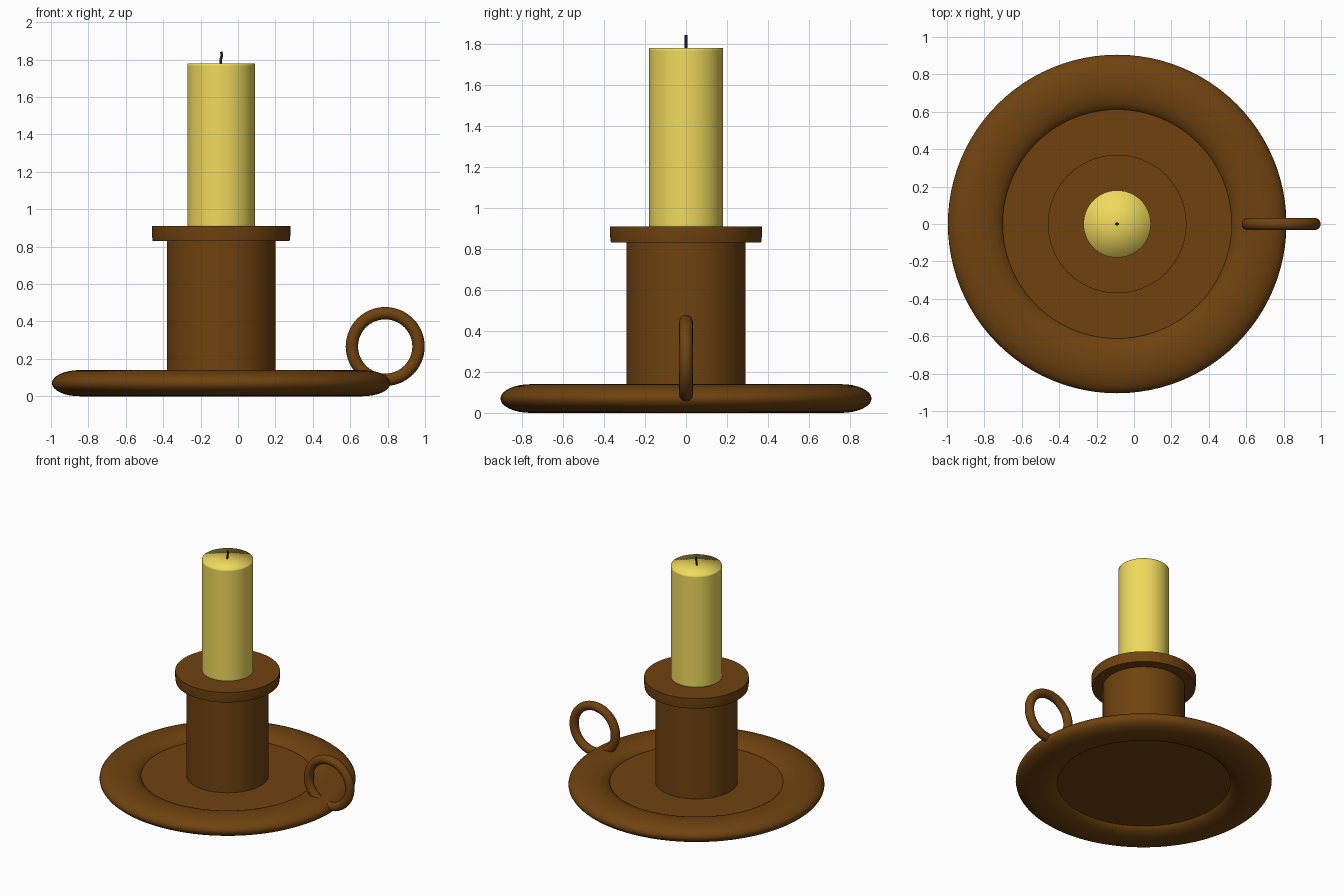
import bpy, bmesh, math

if "Cube" in bpy.data.objects:
    bpy.data.objects.remove(bpy.data.objects["Cube"])

CX = -0.09  # shared axis of tray, socket and candle


def material(name, rgb):
    m = bpy.data.materials.new(name)
    m.diffuse_color = (*rgb, 1)
    m.use_nodes = True
    m.node_tree.nodes["Principled BSDF"].inputs["Base Color"].default_value = m.diffuse_color
    return m


BRASS = material("brown_metal", (0.16, 0.055, 0.005))
WAX = material("yellow_wax", (0.87, 0.70, 0.11))
BLACK = material("black_wick", (0.01, 0.01, 0.01))


def finish(obj, mat, angle=35):
    obj.data.materials.append(mat)
    bpy.ops.object.select_all(action='DESELECT')
    obj.select_set(True)
    bpy.context.view_layer.objects.active = obj
    bpy.ops.object.shade_smooth_by_angle(angle=math.radians(angle))
    return obj


def lathe(name, profile, mat, angle=35, steps=96, closed=False):
    """Spin an (r, z) profile around the vertical axis at CX."""
    bm = bmesh.new()
    vs = [bm.verts.new((r, 0, z)) for r, z in profile]
    edges = [bm.edges.new(p) for p in zip(vs, vs[1:])]
    if closed:
        edges.append(bm.edges.new((vs[-1], vs[0])))
    bmesh.ops.spin(bm, geom=vs + edges, axis=(0, 0, 1), cent=(0, 0, 0),
                   angle=math.tau, steps=steps)
    bmesh.ops.remove_doubles(bm, verts=bm.verts, dist=1e-4)
    bmesh.ops.recalc_face_normals(bm, faces=bm.faces)
    me = bpy.data.meshes.new(name)
    bm.to_mesh(me)
    bm.free()
    obj = bpy.data.objects.new(name, me)
    obj.location.x = CX
    bpy.context.collection.objects.link(obj)
    return finish(obj, mat, angle)


# Tray: flattened ring rim with a thin floor disc inside
rim = [(0.755 + 0.15 * math.cos(t), 0.07 + 0.07 * math.sin(t))
       for t in (math.tau * i / 32 for i in range(32))]
lathe("tray_rim", rim, BRASS, closed=True)
lathe("tray_floor", [(0, 0.05), (0.65, 0.05), (0.65, 0.09), (0, 0.09)], BRASS)

# Candle socket and its drip collar
lathe("socket", [(0, 0.07), (0.29, 0.07), (0.29, 0.85), (0, 0.85)], BRASS)
lathe("drip_collar", [(0, 0.83), (0.366, 0.83), (0.37, 0.86),
                      (0.37, 0.91), (0, 0.91)], BRASS)

# Candle, smooth over the top edge
lathe("candle", [(0, 0.89), (0.18, 0.89), (0.18, 0.92), (0.18, 1.765),
                 (0.18, 1.78), (0, 1.78)], WAX, angle=180, steps=64)

# Wick: short bent round curve
cu = bpy.data.curves.new("wick", 'CURVE')
cu.dimensions = '3D'
cu.bevel_depth = 0.007
cu.bevel_resolution = 3
cu.use_fill_caps = True
sp = cu.splines.new('POLY')
path = [(-0.003, 1.77), (-0.002, 1.80), (0.003, 1.82), (0.001, 1.842)]
sp.points.add(len(path) - 1)
for p, (x, z) in zip(sp.points, path):
    p.co = (CX + x, 0, z, 1)
wick = bpy.data.objects.new("wick", cu)
wick.data.materials.append(BLACK)
bpy.context.collection.objects.link(wick)

# Finger ring standing on the tray edge
bpy.ops.mesh.primitive_torus_add(major_radius=0.178, minor_radius=0.033,
                                 major_segments=64, minor_segments=20,
                                 location=(0.787, 0, 0.266),
                                 rotation=(math.pi / 2, 0, 0))
ring = bpy.context.object
ring.name = "finger_ring"
finish(ring, BRASS)
